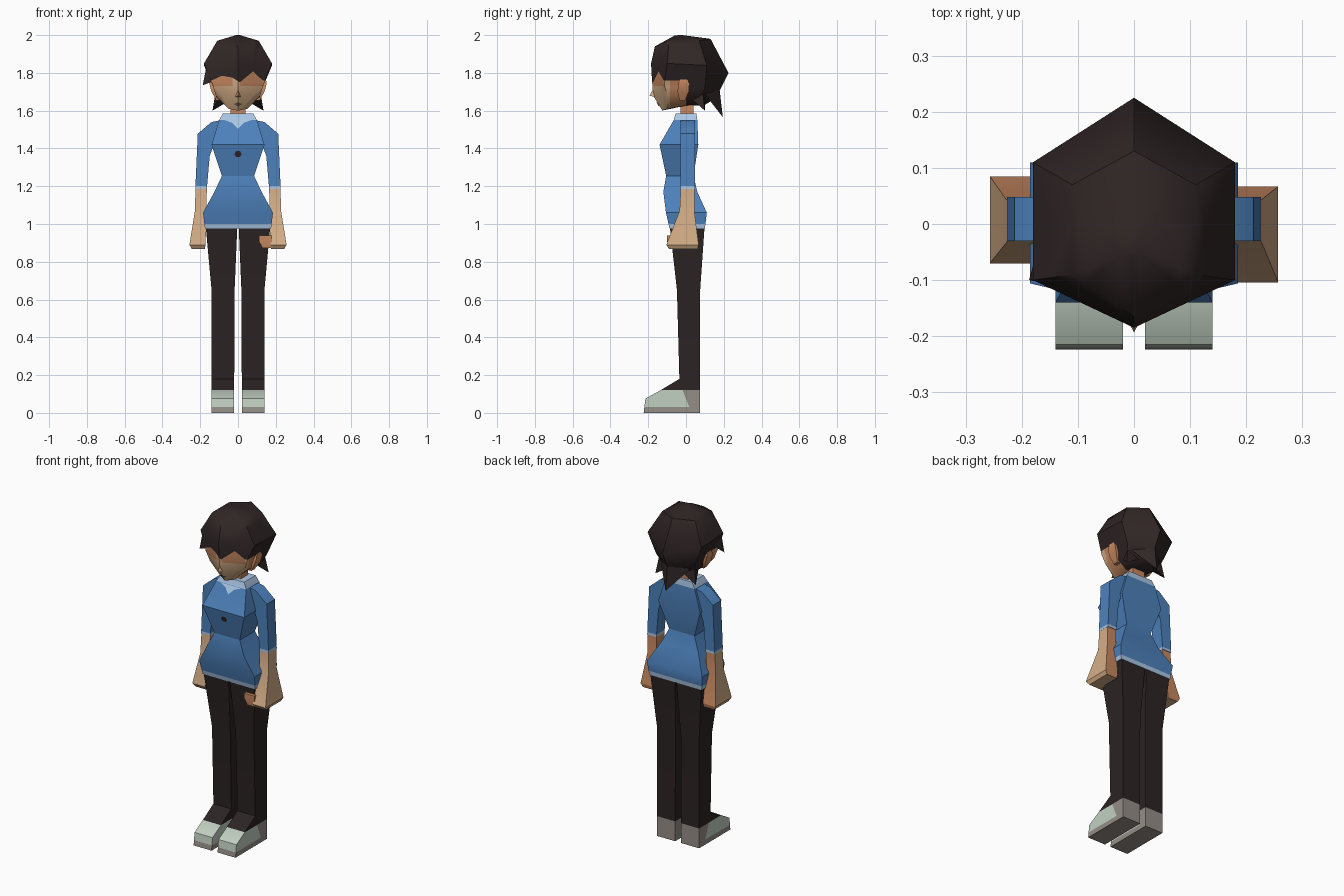
import bpy, bmesh, math
from mathutils import Vector

if "Cube" in bpy.data.objects:
    bpy.data.objects.remove(bpy.data.objects["Cube"])


def material(name, r, g, b):
    m = bpy.data.materials.new(name)
    m.diffuse_color = (r, g, b, 1)
    m.use_nodes = True
    m.node_tree.nodes["Principled BSDF"].inputs["Base Color"].default_value = m.diffuse_color
    return m


HAIR = material("dark_hair", 0.030, 0.019, 0.019)
TROUSER = material("dark_cloth", 0.025, 0.017, 0.017)
BLUE = material("blue_cloth", 0.075, 0.22, 0.50)
TRIM = material("pale_blue_trim", 0.40, 0.57, 0.78)
SKIN = material("skin", 0.66, 0.42, 0.24)
WARM = material("warm_skin", 0.58, 0.25, 0.12)
SHOE = material("pale_shoe", 0.54, 0.63, 0.54)
SOLE = material("grey_sole", 0.30, 0.27, 0.24)
LIP = material("dull_lips", 0.20, 0.13, 0.10)


def cut(bm, co, no, keep=lambda f: True):
    faces = [f for f in bm.faces if keep(f)]
    geom = faces + list({e for f in faces for e in f.edges}) + list({v for f in faces for v in f.verts})
    bmesh.ops.bisect_plane(bm, geom=geom, dist=1e-5, plane_co=co, plane_no=no)


def build(name, verts, faces, mats, rule=None, cuts=(), angle=35, extra=None):
    """Mesh from points and faces, cut by planes, coloured by rule(centre, normal)."""
    bm = bmesh.new()
    vs = [bm.verts.new(v) for v in verts]
    for f in faces:
        bm.faces.new([vs[i] for i in f])
    bmesh.ops.recalc_face_normals(bm, faces=bm.faces)
    for co, no in cuts:
        cut(bm, co, no)
    if extra:
        extra(bm)
    bm.normal_update()
    for f in bm.faces:
        if rule:
            f.material_index = rule(f.calc_center_median(), f.normal)
    me = bpy.data.meshes.new(name)
    bm.to_mesh(me)
    bm.free()
    for m in mats:
        me.materials.append(m)
    ob = bpy.data.objects.new(name, me)
    bpy.context.collection.objects.link(ob)
    bpy.context.view_layer.objects.active = ob
    ob.select_set(True)
    bpy.ops.object.shade_smooth_by_angle(angle=math.radians(angle))
    ob.select_set(False)
    return ob


def loft(name, rings, mats, **kw):
    n = len(rings[0])
    verts = [p for r in rings for p in r]
    faces = [(k * n + i, k * n + (i + 1) % n, (k + 1) * n + (i + 1) % n, (k + 1) * n + i)
             for k in range(len(rings) - 1) for i in range(n)]
    faces += [tuple(range(n)), tuple(range(len(verts) - n, len(verts)))]
    return build(name, verts, faces, mats, **kw)


def box_loft(name, rows, mats, side=1, **kw):
    """rows: x0, x1, y0, y1, z"""
    return loft(name, [[(side * a, c, z), (side * b, c, z), (side * b, d, z), (side * a, d, z)]
                       for a, b, c, d, z in rows], mats, **kw)


def level(z):
    return ((0, 0, z), (0, 0, 1))


# Torso and flared jacket hem
box_loft("torso", [(-.085, .085, -.105, .04, 1.255), (-.14, .14, -.14, .065, 1.42),
                   (-.10, .10, -.065, .06, 1.55), (-.08, .08, -.055, .055, 1.585)],
         [BLUE, TRIM], rule=lambda c, n: int(c.z > 1.55))
box_loft("jacket_skirt", [(-.175, .175, -.087, .10, .975), (-.185, .185, -.106, .11, 1.06),
                          (-.125, .125, -.12, .06, 1.17), (-.085, .085, -.105, .04, 1.255)],
         [BLUE, TRIM], rule=lambda c, n: int(c.z < 1.0),
         cuts=[level(1.0), ((0, 0, 0), (1, 0, 0))])


def chest_y(z):
    # front surface of the torso, with a small offset
    if z > 1.42:
        return -.14 + (z - 1.42) / .13 * .075 - .004
    return -.14 + (1.42 - z) / .165 * .035 - .004


# Collar point and chest badge
build("collar_point", [(x, chest_y(z), z) for x, z in
                       [(-.07, 1.55), (-.03, 1.535), (0, 1.505), (.03, 1.535), (.07, 1.55)]],
      [(0, 1, 2, 3, 4)], [TRIM])
build("chest_badge", [(.02 * math.cos(a * math.pi / 3), chest_y(1.37 + .018 * math.sin(a * math.pi / 3)),
                       1.37 + .018 * math.sin(a * math.pi / 3)) for a in range(6)],
      [tuple(range(6))], [HAIR])

# Limbs
for s, tag in ((1, "right"), (-1, "left")):
    box_loft(tag + "_leg", [(.02, .14, -.135, .075, .12), (.02, .14, -.035, .075, .18),
                            (.018, .14, -.048, .075, .65), (.004, .17, -.085, .098, .98)],
             [TROUSER], side=s)
    box_loft(tag + "_shoe", [(.02, .14, -.224, .075, 0), (.02, .14, -.215, .075, .075),
                             (.02, .14, -.135, .075, .12)], [SHOE, SOLE], side=s,
             cuts=[level(.03), ((0, .03, 0), (0, 1, .4))],
             rule=lambda c, n: int(c.z < .03 or c.y + .4 * c.z > .03))
    # sleeve: outline seen from the front, given depth
    outline = [(.09, 1.55), (.14, 1.54), (.213, 1.478), (.226, 1.185), (.165, 1.185), (.15, 1.36), (.12, 1.44)]
    loft(tag + "_sleeve", [[(s * x, y, z) for x, z in outline] for y in (-.03, .048)],
         [BLUE, TRIM], cuts=[level(1.2)], rule=lambda c, n: int(c.z < 1.2))
    y0, y1 = (-.104, .067) if s > 0 else (-.07, .085)
    box_loft(tag + "_forearm_and_hand",
             [(.165, .225, -.028, .044, 1.19), (.167, .228, -.034, .044, 1.07),
              (.172, .257, y0, y1, .89), (.175, .245, y0 + .015, y1 - .005, .868)],
             [SKIN, WARM], side=s, angle=20,
             rule=lambda c, n: int(n.y > .6 or n.x * c.x < -.12))

# Thumb tucked against the thigh
box_loft("thumb", [(.13, .18, -.095, -.05, .872), (.11, .18, -.10, -.045, .91), (.11, .18, -.10, -.05, .94)],
         [WARM])

# Neck
box_loft("neck", [(-.04, .04, -.03, .04, 1.57), (-.04, .04, -.03, .04, 1.66)], [WARM])


# Head: six-sided rings pointing forward and back
def head_ring(fy, fz, ax, ay, az, bx, by, bz, ky, kz):
    return [(0, fy, fz), (ax, ay, az), (bx, by, bz), (0, ky, kz), (-bx, by, bz), (-ax, ay, az)]


HAIRLINE = [(-.22, 1.745), (-.15, 1.755), (-.085, 1.785), (-.03, 1.775), (.01, 1.75),
            (.08, 1.808), (.13, 1.76), (.22, 1.76)]


def line_z(x):
    for (xa, za), (xb, zb) in zip(HAIRLINE, HAIRLINE[1:]):
        if xa <= x <= xb:
            return za + (zb - za) * (x - xa) / (xb - xa)
    return 1.76


def cut_hairline(bm):
    cut(bm, (0, 0, 0), (0, 1, 0))
    for x, z in HAIRLINE[1:-1]:
        cut(bm, (x, 0, 0), (1, 0, 0), lambda f: f.calc_center_median().y < 0)
    for (xa, za), (xb, zb) in zip(HAIRLINE, HAIRLINE[1:]):
        cut(bm, (xa, 0, za), (za - zb, 0, xb - xa),
            lambda f: f.calc_center_median().y < 0 and xa < f.calc_center_median().x < xb)
    # eyelid band and cheek edge
    cut(bm, (0, 0, 1.73), (0, 0, 1), lambda f: f.calc_center_median().y < 0)
    cut(bm, (0, -.085, 0), (0, 1, 0), lambda f: f.calc_center_median().z < 1.77)


def head_colour(c, n):
    if c.y > 0 or c.z > line_z(c.x):
        return 0
    if c.y > -.085 or (c.z > 1.73 and .03 < abs(c.x) < .13):
        return 2
    return 1


loft("head", [
    head_ring(-.06, 1.998, .01, -.05, 1.999, .01, -.03, 2.0, -.02, 2.0),
    head_ring(-.165, 1.94, .11, -.09, 1.97, .11, .07, 1.97, .13, 1.98),
    head_ring(-.185, 1.85, .18, -.10, 1.85, .18, .11, 1.84, .225, 1.80),
    head_ring(-.18, 1.76, .135, -.115, 1.74, .13, .10, 1.72, .175, 1.70),
    head_ring(-.174, 1.68, .118, -.10, 1.68, .11, .07, 1.66, .14, 1.655),
    head_ring(-.125, 1.60, .05, -.10, 1.61, .06, .02, 1.63, .09, 1.625)],
    [HAIR, SKIN, WARM], rule=head_colour, extra=cut_hairline, angle=50)


# Pointed locks of hair: triangular base drawn to a tip
def spike(name, a, b, c, tip, mat=HAIR):
    build(name, [a, b, c, tip], [(0, 1, 2), (0, 1, 3), (1, 2, 3), (2, 0, 3)], [mat])


spike("nape_lock", (-.11, .09, 1.70), (.11, .09, 1.70), (0, .178, 1.71), (0, .195, 1.565))
spike("side_fringe_lock", (-.17, -.10, 1.82), (-.13, -.11, 1.755), (-.165, -.02, 1.80), (-.187, -.10, 1.735))
for s, tag in ((1, "right"), (-1, "left")):
    spike(tag + "_nape_curl", (s * .05, .10, 1.65), (s * .10, .02, 1.67), (s * .12, .09, 1.69),
          (s * .135, .10, 1.60))
    box_loft(tag + "_ear", [(.09, .115, -.035, -.005, 1.655), (.10, .14, -.045, .015, 1.70),
                            (.11, .152, -.04, .018, 1.745), (.11, .148, -.03, .005, 1.765)],
             [WARM], side=s)

# Nose and mouth
spike("nose", (-.015, -.166, 1.672), (.015, -.166, 1.672), (0, -.176, 1.71), (0, -.193, 1.68), SKIN)
build("mouth", [(0, -.157, 1.645), (.022, -.139, 1.635), (0, -.143, 1.622), (-.022, -.139, 1.635)],
      [(0, 1, 2), (0, 2, 3)], [LIP])
